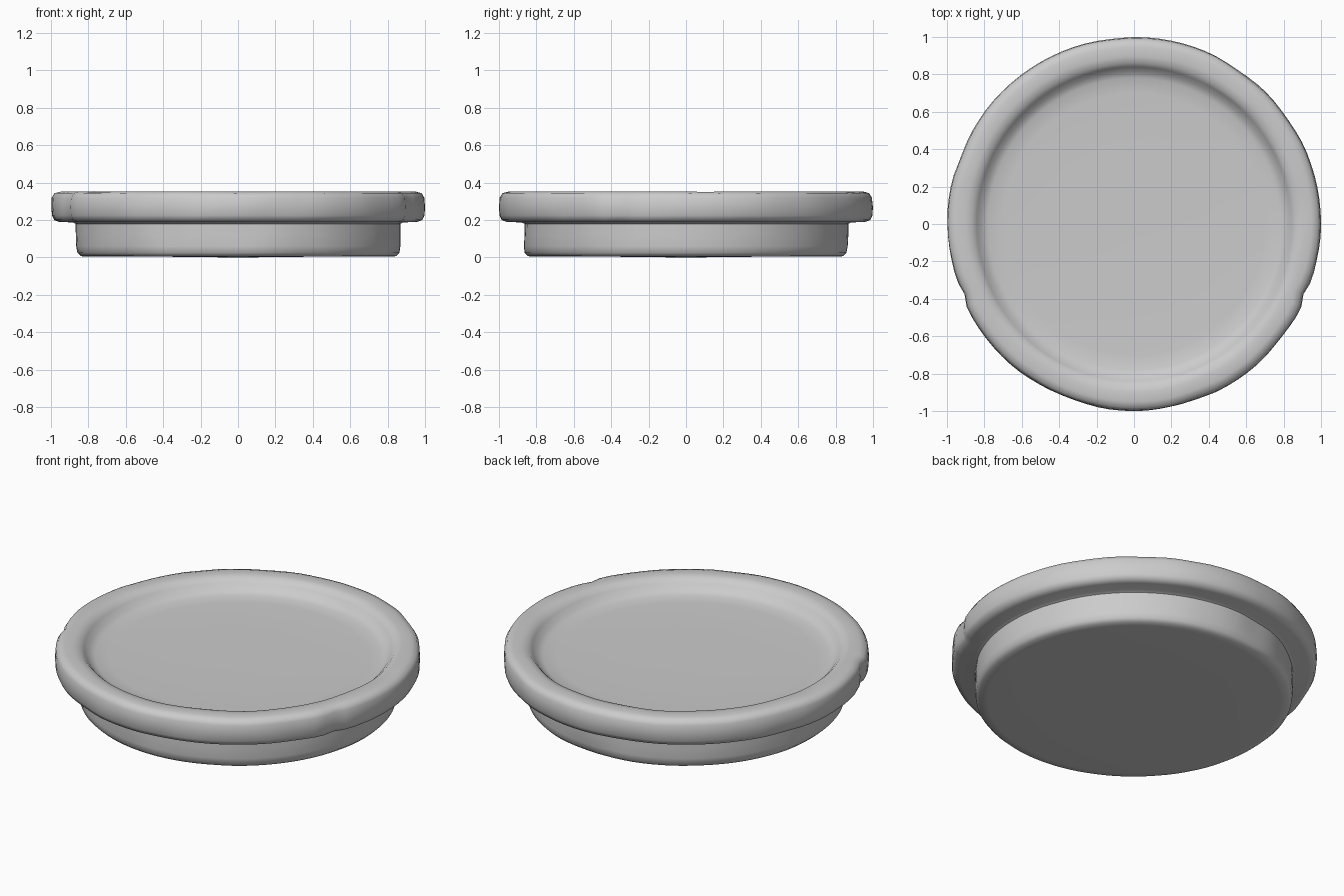
import bpy, bmesh, math
from mathutils import Vector, noise

if "Cube" in bpy.data.objects:
    bpy.data.objects.remove(bpy.data.objects["Cube"])

SIDES = 96

# Half cross-section (radius, height): underside, foot, overhanging rim, shallow recess
profile = [
    (0.45, 0.005), (0.80, 0.004), (0.845, 0.007), (0.863, 0.025), (0.868, 0.06),
    (0.868, 0.12), (0.868, 0.180), (0.885, 0.188), (0.955, 0.189),
    (0.985, 0.200), (0.997, 0.225), (1.0, 0.27), (0.996, 0.32),
    (0.982, 0.344), (0.95, 0.353), (0.90, 0.353), (0.865, 0.347),
    (0.84, 0.325), (0.815, 0.293), (0.78, 0.279), (0.70, 0.274), (0.40, 0.272),
]


def notch(angle, centre, width=0.05):
    d = (angle - math.radians(centre) + math.pi) % (2 * math.pi) - math.pi
    return math.exp(-(d / width) ** 2)


def worn_point(r, z, a):
    """Hand-worn surface: gentle dents and two small side notches."""
    p = Vector((r * math.cos(a), r * math.sin(a), z))
    n = noise.noise(p * 4.0 + Vector((3.1, 7.7, 0.4)))
    if r > 0.84:
        r -= 0.012 * max(0.0, n)
    if r > 0.93:
        r -= 0.02 * (notch(a, -22) + notch(a, 202))
    if 0.3 < z:
        z += 0.006 * min(0.0, n)
    return (r * math.cos(a), r * math.sin(a), z)


# Dish turned from the profile
bm = bmesh.new()
rings = []
for r, z in profile:
    rings.append([bm.verts.new(worn_point(r, z, 2 * math.pi * i / SIDES))
                  for i in range(SIDES)])
for low, high in zip(rings, rings[1:]):
    for i in range(SIDES):
        j = (i + 1) % SIDES
        bm.faces.new((low[i], low[j], high[j], high[i]))

# Underside and recessed floor centres
base = bm.verts.new((0, 0, 0.0))
floor = bm.verts.new((0.02, -0.02, 0.268))
for i in range(SIDES):
    j = (i + 1) % SIDES
    bm.faces.new((base, rings[0][j], rings[0][i]))
    bm.faces.new((floor, rings[-1][i], rings[-1][j]))
bmesh.ops.recalc_face_normals(bm, faces=bm.faces)

mesh = bpy.data.meshes.new("round_dish")
bm.to_mesh(mesh)
bm.free()
dish = bpy.data.objects.new("round_dish", mesh)
bpy.context.collection.objects.link(dish)
bpy.context.view_layer.objects.active = dish
dish.select_set(True)
bpy.ops.object.shade_smooth_by_angle(angle=math.radians(50))
